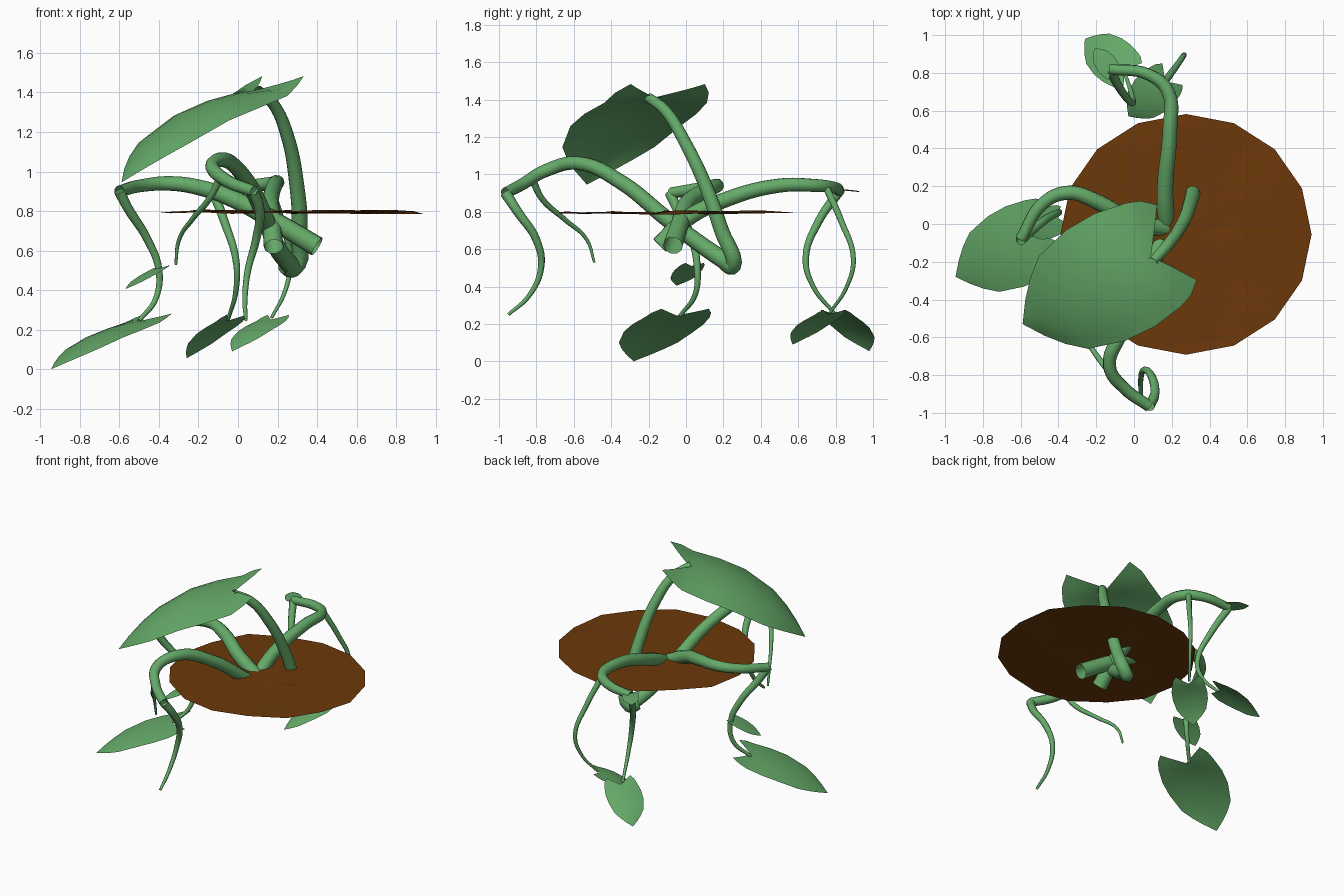
import bpy, bmesh, math, random
from mathutils import Vector

if "Cube" in bpy.data.objects:
    bpy.data.objects.remove(bpy.data.objects["Cube"])

random.seed(4)


def material(name, rgb):
    m = bpy.data.materials.new(name)
    m.diffuse_color = (*rgb, 1)
    m.use_nodes = True
    m.node_tree.nodes["Principled BSDF"].inputs["Base Color"].default_value = m.diffuse_color
    return m


GREEN = material("plant_green", (0.13, 0.40, 0.14))
BROWN = material("soil_brown", (0.15, 0.04, 0.003))


def add_mesh(name, mesh, mat):
    ob = bpy.data.objects.new(name, mesh)
    bpy.context.collection.objects.link(ob)
    mesh.materials.clear()
    mesh.materials.append(mat)
    for p in mesh.polygons:
        p.use_smooth = True
    return ob


def stem(name, pts, r0, r1):
    """Round tapered stalk through the points."""
    cu = bpy.data.curves.new(name, 'CURVE')
    cu.dimensions = '3D'
    cu.bevel_depth = 1.0
    cu.bevel_resolution = 3
    cu.resolution_u = 6
    sp = cu.splines.new('BEZIER')
    sp.bezier_points.add(len(pts) - 1)
    for i, (bp, p) in enumerate(zip(sp.bezier_points, pts)):
        bp.co = p
        bp.handle_left_type = bp.handle_right_type = 'AUTO'
        bp.radius = r0 + (r1 - r0) * i / (len(pts) - 1)
    tmp = bpy.data.objects.new(name + "_path", cu)
    bpy.context.collection.objects.link(tmp)
    dg = bpy.context.evaluated_depsgraph_get()
    mesh = bpy.data.meshes.new_from_object(tmp.evaluated_get(dg))
    bpy.data.objects.remove(tmp)
    return add_mesh(name, mesh, GREEN)


# Leaf half outline: position of midrib, edge position, edge half width (fractions of length)
OUTLINE = [(0.0, -0.19, 0.25), (0.04, -0.10, 0.315), (0.10, 0.0, 0.345), (0.22, 0.2, 0.377),
           (0.40, 0.4, 0.37), (0.63, 0.65, 0.31), (0.77, 0.78, 0.22), (0.89, 0.89, 0.12), (1.0, 1.0, 0.0)]


def leaf(name, base, tip, arch=0.42, n=4):
    """Heart-shaped leaf with a notch at the stalk and a gentle arch."""
    base, tip = Vector(base), Vector(tip)
    axis = tip - base
    L = axis.length
    a = axis.normalized()
    side = a.cross(Vector((0, 0, 1))).normalized()
    up = side.cross(a)
    bm = bmesh.new()
    rows = []
    for mid, eu, w in OUTLINE:
        row = []
        for j in range(-n, n + 1):
            t = abs(j) / n
            u = mid + (eu - mid) * t
            h = arch * u * (1 - u) if u > 0 else 0.1 * u
            h -= 0.14 * arch * t * t * w / 0.37 * min(1, max(0, u + 0.2) * 3)
            row.append(bm.verts.new(base + L * (a * u + side * (w * j / n) + up * h)))
        rows.append(row)
    for r, s in zip(rows, rows[1:]):
        for j in range(2 * n):
            bm.faces.new((r[j], r[j + 1], s[j + 1], s[j]))
    bmesh.ops.remove_doubles(bm, verts=bm.verts, dist=1e-4)
    bmesh.ops.recalc_face_normals(bm, faces=bm.faces)
    if sum((f.normal for f in bm.faces), Vector()).z < 0:
        bmesh.ops.reverse_faces(bm, faces=bm.faces)
    me = bpy.data.meshes.new(name)
    bm.to_mesh(me)
    bm.free()
    return add_mesh(name, me, GREEN)


# Soil surface: uneven 16-sided disc
bm = bmesh.new()
c = bm.verts.new((0.275, -0.055, 0.80))
rings = []
for k in range(1, 5):
    rings.append([bm.verts.new((0.275 + 0.665 * k / 4 * math.cos(i * math.pi / 8),
                                -0.055 + 0.637 * k / 4 * math.sin(i * math.pi / 8),
                                0.796 + random.uniform(-0.012, 0.012))) for i in range(16)])
for i in range(16):
    j = (i + 1) % 16
    bm.faces.new((c, rings[0][i], rings[0][j]))
    for r, s in zip(rings, rings[1:]):
        bm.faces.new((r[i], s[i], s[j], r[j]))
me = bpy.data.meshes.new("soil")
bm.to_mesh(me)
bm.free()
add_mesh("soil", me, BROWN)

# Tall stalk with the largest leaf, and the front stalk sharing its root
stem("tall_stalk", [(0.24, 0.21, 0.53), (0.28, 0.25, 0.51), (0.31, 0.19, 0.70), (0.295, 0.10, 0.95),
                    (0.25, -0.01, 1.18), (0.18, -0.11, 1.34), (0.10, -0.20, 1.41)], 0.048, 0.027)
stem("front_stalk", [(0.28, 0.25, 0.51), (0.20, 0.10, 0.61), (0.14, -0.10, 0.76), (0.04, -0.35, 0.96),
                     (-0.07, -0.58, 1.06), (-0.13, -0.75, 1.02), (-0.05, -0.87, 0.95),
                     (0.08, -0.965, 0.90)], 0.048, 0.03)
stem("front_tendril", [(0.08, -0.965, 0.90), (0.11, -0.90, 0.80), (0.09, -0.80, 0.65),
                       (0.05, -0.775, 0.50), (0.035, -0.84, 0.35), (0.04, -0.95, 0.25)], 0.029, 0.009)
stem("front_side_tendril", [(-0.09, -0.82, 0.97), (-0.14, -0.77, 0.87), (-0.23, -0.65, 0.76),
                            (-0.30, -0.53, 0.65), (-0.315, -0.49, 0.53)], 0.02, 0.007)

# Left stalk and its drooping leaf stem
stem("left_stalk", [(0.40, -0.07, 0.62), (0.20, -0.03, 0.74), (0.0, 0.01, 0.85), (-0.20, 0.12, 0.92),
                    (-0.35, 0.165, 0.94), (-0.48, 0.11, 0.93), (-0.60, -0.08, 0.90)], 0.053, 0.03)
stem("left_leaf_stem", [(-0.60, -0.085, 0.90), (-0.56, -0.05, 0.82), (-0.46, 0.03, 0.66), (-0.40, 0.06, 0.50),
                        (-0.415, 0.05, 0.36), (-0.50, -0.03, 0.245)], 0.029, 0.011)

# Back stalk and its two drooping leaf stems
stem("back_stalk", [(0.18, -0.14, 0.62), (0.17, 0.0, 0.76), (0.165, 0.20, 0.86), (0.19, 0.50, 0.94),
                    (0.18, 0.70, 0.94), (0.08, 0.79, 0.93), (-0.13, 0.82, 0.91)], 0.05, 0.028)
stem("back_leaf_stem", [(-0.13, 0.82, 0.91), (-0.07, 0.71, 0.75), (-0.01, 0.64, 0.55),
                        (-0.01, 0.68, 0.40), (-0.05, 0.80, 0.25)], 0.026, 0.009)
stem("back_side_leaf_stem", [(0.16, 0.75, 0.93), (0.22, 0.83, 0.75), (0.265, 0.895, 0.55),
                             (0.24, 0.86, 0.40), (0.17, 0.77, 0.26)], 0.02, 0.008)

# Leaves
leaf("large_leaf", (0.09, -0.17, 1.41), (-0.59, -0.53, 0.945), 0.45)
leaf("left_leaf", (-0.49, -0.05, 0.245), (-0.945, -0.28, 0.0), 0.25)
leaf("left_small_leaf", (-0.40, 0.03, 0.51), (-0.57, -0.05, 0.405), 0.1)
leaf("back_leaf", (-0.05, 0.82, 0.245), (-0.26, 0.98, 0.055), 0.3)
leaf("back_side_leaf", (0.165, 0.755, 0.25), (-0.03, 0.57, 0.09), 0.3)
leaf("back_small_leaf", (-0.12, 0.81, 0.92), (-0.21, 0.93, 0.905), 0.1)
